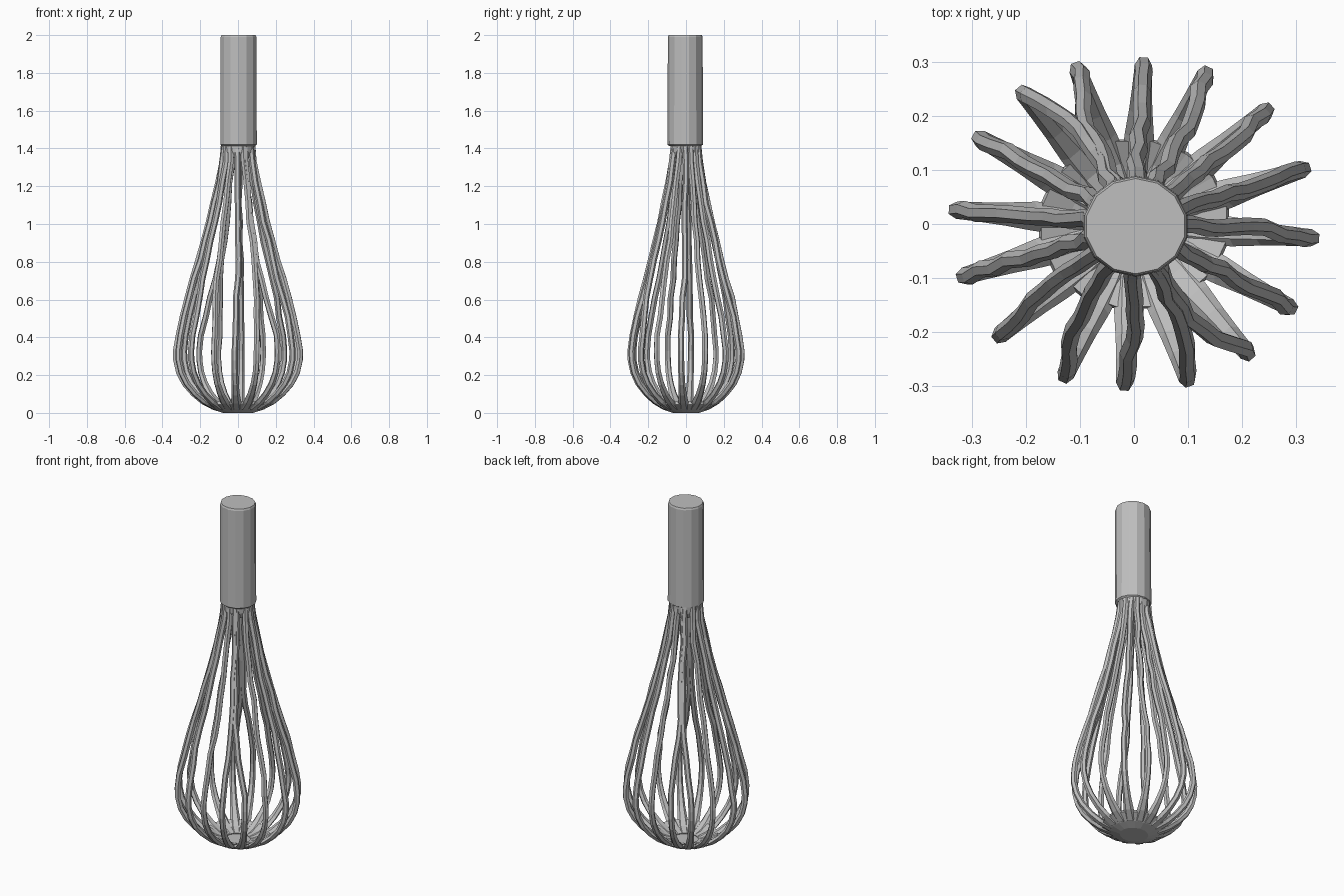
import bpy, bmesh, math, random
from mathutils import Vector

random.seed(4)
cube = bpy.data.objects.get("Cube")
if cube:
    bpy.data.objects.remove(cube, do_unlink=True)

SQUASH = 0.89  # the cage is a little narrower front to back

steel = bpy.data.materials.new("grey_steel")
steel.use_nodes = True
GREY = (0.52, 0.52, 0.52, 1)
steel.diffuse_color = GREY
steel.node_tree.nodes["Principled BSDF"].inputs["Base Color"].default_value = GREY


def finish(name, bm):
    bmesh.ops.recalc_face_normals(bm, faces=bm.faces)
    mesh = bpy.data.meshes.new(name)
    bm.to_mesh(mesh)
    bm.free()
    mesh.materials.append(steel)
    obj = bpy.data.objects.new(name, mesh)
    bpy.context.collection.objects.link(obj)
    return obj


def skin(bm, rings):
    """Bridge rings of vertices in order and cap both ends."""
    for a, b in zip(rings, rings[1:]):
        for i in range(len(a)):
            j = (i + 1) % len(a)
            bm.faces.new((a[i], a[j], b[j], b[i]))
    bm.faces.new(rings[0])
    bm.faces.new(rings[-1])


def lathe(name, profile, sides, squash=1.0):
    bm = bmesh.new()
    rings = []
    for r, z in profile:
        angles = [math.tau * (i + 0.5) / sides for i in range(sides)]
        rings.append([bm.verts.new((r * math.cos(a), r * math.sin(a) * squash, z))
                      for a in angles])
    skin(bm, rings)
    return finish(name, bm)


# Handle, collar and fused base of the cage
handle = lathe("handle", [(0.088, 1.412), (0.099, 1.42), (0.097, 1.99), (0.093, 2.0)], 14, 0.95)
handle.location = (0.003, -0.004, 0)
collar = lathe("collar", [(0.072, 1.35), (0.086, 1.38), (0.089, 1.43)], 16, 0.96)
base = lathe("base_bowl", [(0.08, 0), (0.13, 0.015), (0.18, 0.045),
                           (0.175, 0.06), (0.12, 0.035), (0.07, 0.02)], 16, SQUASH)

# Wire path: radius, height, tangential width, radial depth
PATH = [(0.07, 0.014, 0.044, 0.024), (0.13, 0.029, 0.056, 0.026), (0.187, 0.06, 0.05, 0.028),
        (0.238, 0.102, 0.04, 0.028), (0.284, 0.156, 0.034, 0.03), (0.314, 0.215, 0.031, 0.03),
        (0.329, 0.28, 0.03, 0.03), (0.33, 0.33, 0.03, 0.03), (0.319, 0.41, 0.03, 0.03),
        (0.297, 0.51, 0.03, 0.03), (0.271, 0.61, 0.03, 0.03), (0.24, 0.71, 0.03, 0.03),
        (0.211, 0.81, 0.03, 0.03), (0.184, 0.91, 0.03, 0.03), (0.157, 1.01, 0.03, 0.03),
        (0.131, 1.11, 0.03, 0.03), (0.106, 1.22, 0.03, 0.03), (0.086, 1.33, 0.032, 0.03),
        (0.076, 1.42, 0.032, 0.03)]

# Angle of each wire at the belly and at the shoulder; some pairs join
WIRES = [(-5, -2), (20, 19), (44, 42), (67, 64), (87, 87), (108, 113), (127, 116), (148, 147),
         (175, 174), (199, 199), (223, 220), (248, 242), (267, 270), (287, 293), (308, 297),
         (329, 329)]


def wire(name, belly, shoulder):
    bm = bmesh.new()
    points = []
    for r, z, w, d in PATH:
        t = min(max((z - 0.38) / 0.45, 0), 1)
        t = t * t * (3 - 2 * t)
        angle = math.radians(belly + (shoulder - belly) * t)
        # the belly is slightly squarer than an ellipse
        r *= 1 + 0.13 * r * abs(math.sin(2 * angle) * math.sin(angle))
        if z > 0.4:  # hand-made waviness
            angle += random.uniform(-0.005, 0.005) / r
            r += random.uniform(-0.003, 0.003)
        points.append(Vector((r * math.cos(angle), r * math.sin(angle) * SQUASH, z)))
    rings = []
    for k, p in enumerate(points):
        along = (points[min(k + 1, len(points) - 1)] - points[max(k - 1, 0)]).normalized()
        side = Vector((-p.y, p.x, 0)).normalized()
        side = (side - along * side.dot(along)).normalized()
        out = side.cross(along)
        w, d = PATH[k][2:]
        ring = []
        for i in range(6):  # flat side faces outward
            a = math.tau * i / 6
            offset = side * math.cos(a) * w * 0.54 + out * math.sin(a) * d * 0.56
            ring.append(bm.verts.new(p + offset))
        rings.append(ring)
    skin(bm, rings)
    return finish(name, bm)


for n, (belly, shoulder) in enumerate(WIRES):
    wire(f"whisk_wire_{n + 1}", belly, shoulder)
